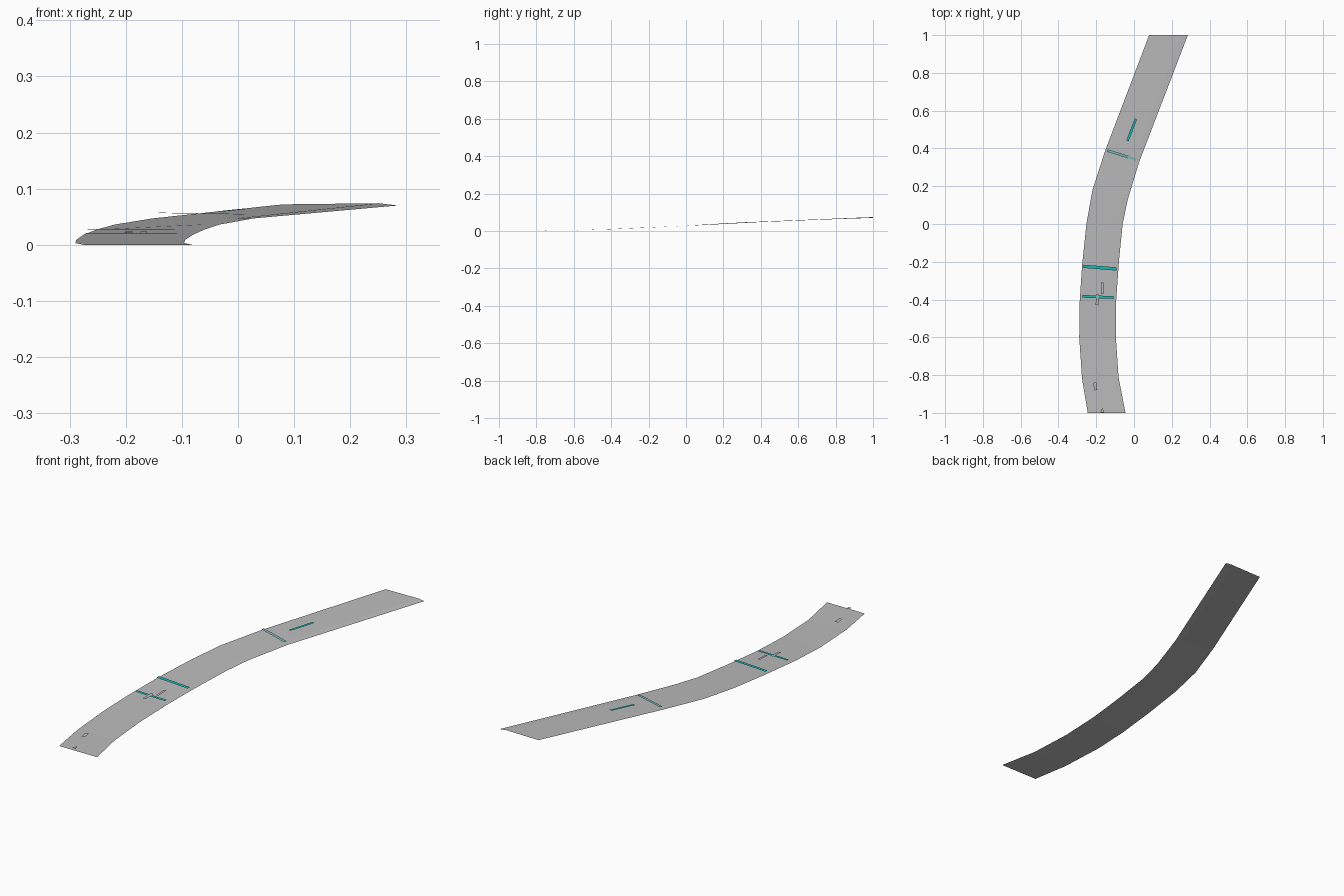
import bpy, bmesh, math
from mathutils import Vector

if "Cube" in bpy.data.objects:
    bpy.data.objects.remove(bpy.data.objects["Cube"])


def material(name, rgb):
    m = bpy.data.materials.new(name)
    m.diffuse_color = (*rgb, 1)
    m.use_nodes = True
    m.node_tree.nodes["Principled BSDF"].inputs["Base Color"].default_value = m.diffuse_color
    return m


GREY = material("road grey", (0.5, 0.5, 0.5))
TEAL = material("teal paint", (0.01, 0.5, 0.5))
PALE = material("pale teal paint", (0.2, 0.5, 0.5))

# Stations along the road: left x, left y, right x, right y, height
STATIONS = [
    (-0.245, -1.00, -0.045, -1.00, 0.001),
    (-0.275, -0.82, -0.082, -0.81, 0.001),
    (-0.290, -0.60, -0.096, -0.60, 0.004),
    (-0.288, -0.42, -0.094, -0.40, 0.010),
    (-0.275, -0.22, -0.080, -0.20, 0.019),
    (-0.252, 0.00, -0.060, 0.00, 0.028),
    (-0.220, 0.18, -0.033, 0.13, 0.037),
    (-0.152, 0.39, 0.028, 0.33, 0.048),
    (0.080, 1.00, 0.285, 1.00, 0.073),
]


def height(y):
    for a, b in zip(STATIONS, STATIONS[1:]):
        if y <= b[1]:
            return a[4] + (b[4] - a[4]) * (y - a[1]) / (b[1] - a[1])
    return STATIONS[-1][4]


def finish(bm, name, mat):
    mesh = bpy.data.meshes.new(name)
    bm.normal_update()
    bm.to_mesh(mesh)
    bm.free()
    mesh.materials.append(mat)
    obj = bpy.data.objects.new(name, mesh)
    bpy.context.collection.objects.link(obj)
    return obj


# Road sheet: thin curved strip with a slight fold near its right edge
bm = bmesh.new()
rows = []
for i, (lx, ly, rx, ry, z) in enumerate(STATIONS):
    row = []
    for t in (0, 0.83, 1):
        fold = {0: 0, 0.83: 0.002, 1: -0.002}[t] * (i == len(STATIONS) - 1)
        row.append(bm.verts.new((lx + (rx - lx) * t, ly + (ry - ly) * t, z + fold)))
    rows.append(row)
for a, b in zip(rows, rows[1:]):
    for j in range(2):
        bm.faces.new((a[j], a[j + 1], b[j + 1], b[j]))
low = min(v.co.z for v in bm.verts)
for v in bm.verts:
    v.co.z -= low
finish(bm, "road_surface", GREY)


# Painted bars: thin sheets lying just above the road
def bar(name, start, end, width, mat, lift=0.009):
    a, b = Vector(start), Vector(end)
    d = (b - a).normalized()
    side = Vector((-d.y, d.x)) * width / 2
    bm = bmesh.new()
    corners = (a - side, b - side, b + side, a + side)
    bm.faces.new([bm.verts.new((p.x, p.y, height(p.y) + lift)) for p in corners])
    finish(bm, name, mat)


bar("stop_line", (-0.268, -0.224), (-0.093, -0.238), 0.017, TEAL)
bar("front_cross_line", (-0.272, -0.383), (-0.109, -0.389), 0.014, TEAL)
bar("rear_cross_line", (-0.142, 0.389), (0.012, 0.341), 0.014, PALE)
bar("rear_lane_dash", (-0.035, 0.440), (0.010, 0.556), 0.013, TEAL)
bar("lane_dash_a", (-0.168, -0.37), (-0.168, -0.31), 0.012, GREY)
bar("lane_dash_b", (-0.196, -0.43), (-0.194, -0.37), 0.014, GREY, 0.011)
bar("lane_dash_c", (-0.202, -0.88), (-0.208, -0.84), 0.016, GREY)

# Small arrow tip at the front end
bm = bmesh.new()
bm.faces.new([bm.verts.new((x, y, 0.009))
              for x, y in ((-0.178, -0.998), (-0.158, -0.998), (-0.168, -0.973))])
finish(bm, "arrow_tip", GREY)
